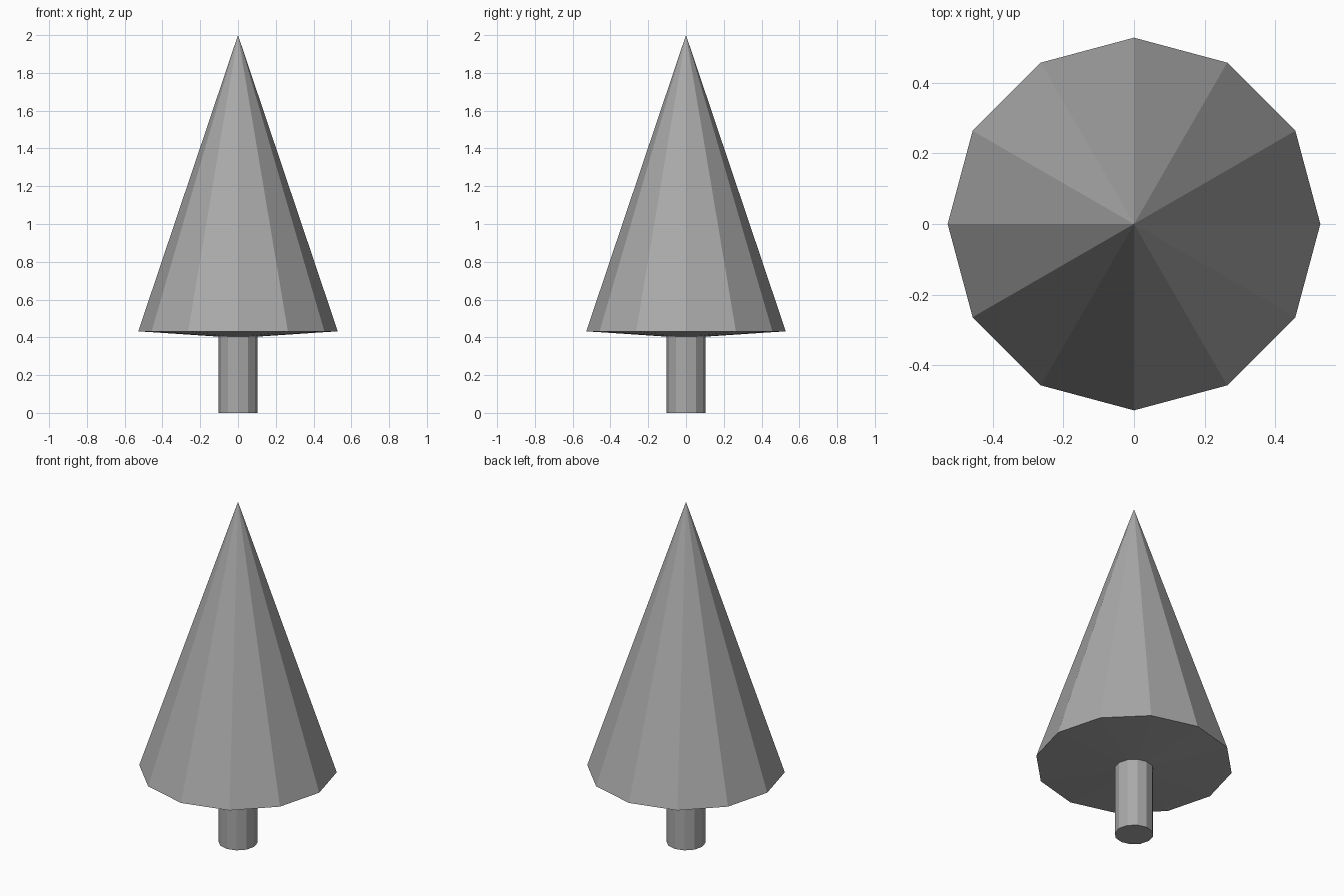
import bpy
import math

cube = bpy.data.objects.get("Cube")
if cube:
    bpy.data.objects.remove(cube, do_unlink=True)

SIDES = 12

grey = bpy.data.materials.new("plain grey")
grey.use_nodes = True
colour = (0.4, 0.4, 0.4, 1.0)
grey.diffuse_color = colour
grey.node_tree.nodes["Principled BSDF"].inputs["Base Color"].default_value = colour


def turned(name, profile):
    """Spin a (radius, height) profile into a flat-sided solid; zero radius makes a tip."""
    verts, rings, faces = [], [], []
    for radius, z in profile:
        count = SIDES if radius else 1
        start = len(verts)
        for i in range(count):
            a = math.tau * i / SIDES
            verts.append((radius * math.cos(a), radius * math.sin(a), z))
        rings.append([start + i % count for i in range(SIDES)])
    for low, high in zip(rings, rings[1:]):
        for i in range(SIDES):
            j = (i + 1) % SIDES
            # Drop repeated corners where a ring is a single tip
            faces.append(list(dict.fromkeys((low[i], low[j], high[j], high[i]))))
    mesh = bpy.data.meshes.new(name)
    mesh.from_pydata(verts, [], faces)
    mesh.materials.append(grey)
    obj = bpy.data.objects.new(name, mesh)
    bpy.context.collection.objects.link(obj)
    return obj


# Foliage cone with a shallow pointed underside
turned("foliage", [(0, 0.397), (0.528, 0.432), (0, 2.0)])

# Straight trunk, its top tucked into the foliage
turned("trunk", [(0, 0), (0.104, 0), (0.104, 0.41), (0, 0.41)])
